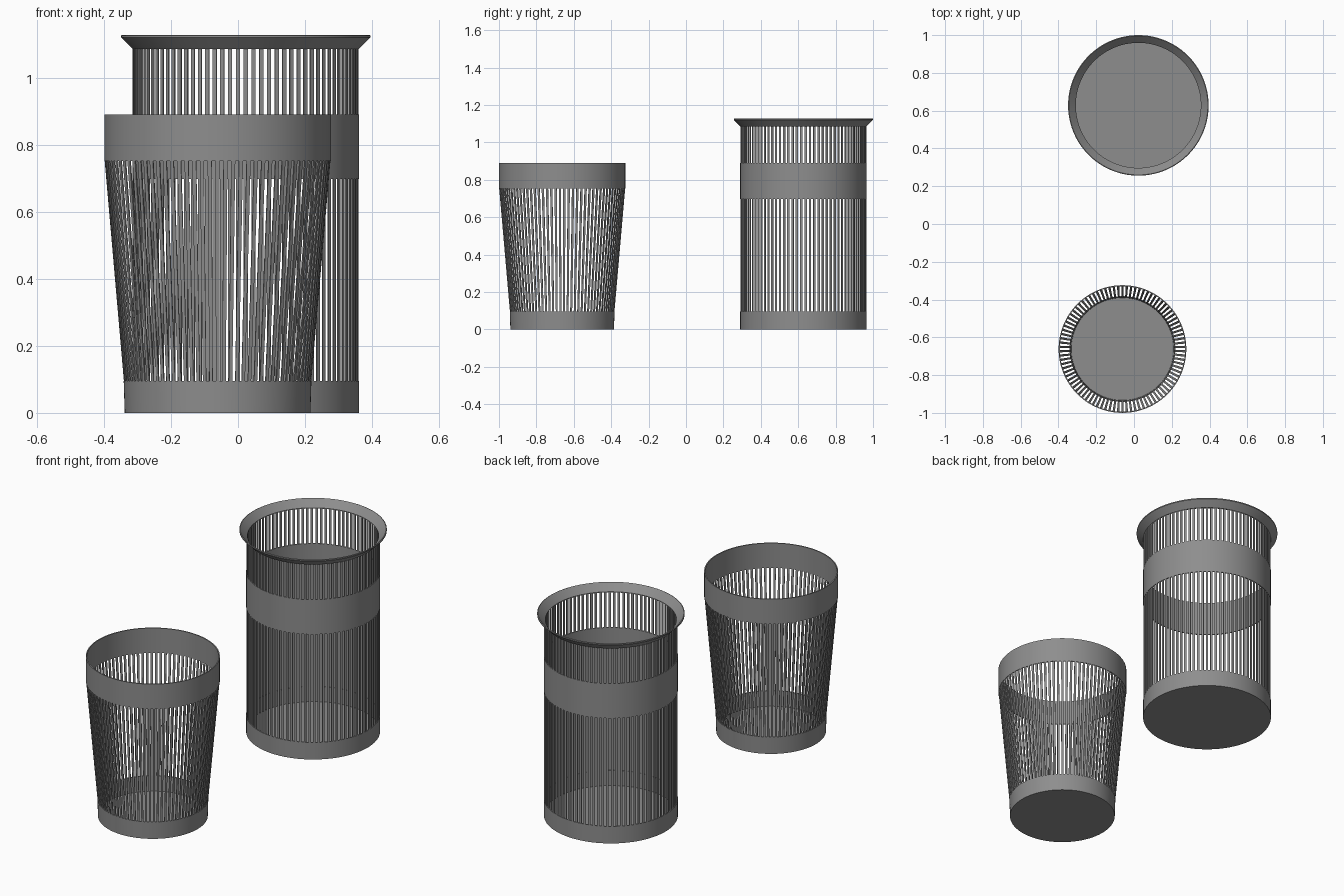
import bpy, bmesh
from math import sin, cos, tau

if "Cube" in bpy.data.objects:
    bpy.data.objects.remove(bpy.data.objects["Cube"])

SEGS = 180   # sides of the round parts
BARS = 90    # slats per basket
T = 0.006    # sheet thickness

# Dark grey painted metal
dark = bpy.data.materials.new("dark_grey_metal")
dark.diffuse_color = (0.27, 0.27, 0.27, 1)
dark.use_nodes = True
dark.node_tree.nodes["Principled BSDF"].inputs["Base Color"].default_value = dark.diffuse_color


def finish(bm, name, smooth=True):
    bmesh.ops.remove_doubles(bm, verts=bm.verts, dist=1e-5)
    bmesh.ops.recalc_face_normals(bm, faces=bm.faces)
    me = bpy.data.meshes.new(name)
    bm.to_mesh(me)
    bm.free()
    me.materials.append(dark)
    ob = bpy.data.objects.new(name, me)
    bpy.context.collection.objects.link(ob)
    if smooth:
        bpy.ops.object.select_all(action='DESELECT')
        ob.select_set(True)
        bpy.context.view_layer.objects.active = ob
        bpy.ops.object.shade_smooth_by_angle(angle=0.6)
    return ob


def lathe(name, centre, profile, closed=True):
    """Revolve a (radius, z) profile about a vertical axis."""
    bm = bmesh.new()
    cx, cy = centre
    pts = profile + profile[:1] if closed else profile
    vs = [bm.verts.new((cx + r, cy, z)) for r, z in pts]
    es = [bm.edges.new(p) for p in zip(vs, vs[1:])]
    bmesh.ops.spin(bm, geom=vs + es, cent=(cx, cy, 0), axis=(0, 0, 1),
                   angle=tau, steps=SEGS, use_duplicate=False)
    return finish(bm, name)


def band(name, centre, r, z0, z1):
    return lathe(name, centre, [(r, z0), (r, z1), (r - T, z1), (r - T, z0)])


def slats(name, centre, r0, z0, r1, z1, fill=0.52, depth=0.004):
    """Ring of thin upright bars, tapering with the wall."""
    bm = bmesh.new()
    cx, cy = centre
    for i in range(BARS):
        a = tau * (i + 0.5) / BARS
        c, s = cos(a), sin(a)
        rings = []
        for r, z in ((r0, z0), (r1, z1)):
            w = fill * tau * r / BARS / 2
            rings.append([bm.verts.new((cx + c * q - s * t, cy + s * q + c * t, z))
                          for q, t in ((r - depth, -w), (r, -w), (r, w), (r - depth, w))])
        lo, hi = rings
        bm.faces.new(lo[::-1])
        bm.faces.new(hi)
        for j in range(4):
            k = (j + 1) % 4
            bm.faces.new((lo[j], lo[k], hi[k], hi[j]))
    return finish(bm, name, smooth=False)


def base(name, centre, r0, r1, h):
    """Solid floor with an upright kick band."""
    return lathe(name, centre, [(0, 0), (r0, 0), (r1, h), (r1 - T, h),
                                (r0 - T, 0.01), (0, 0.01)], closed=False)


# Short tapered basket
small = (-0.061, -0.662)
base("small_basket_base", small, 0.277, 0.280, 0.095)
slats("small_basket_slats", small, 0.279, 0.09, 0.337, 0.755)
band("small_basket_top_band", small, 0.338, 0.752, 0.89)

# Tall straight basket with middle band and flared rim
tall = (0.023, 0.628)
R = 0.338
base("tall_basket_base", tall, R, R, 0.095)
slats("tall_basket_slats", tall, R - 0.001, 0.09, R - 0.001, 1.09)
band("tall_basket_middle_band", tall, R, 0.697, 0.89)
lathe("tall_basket_rim", tall, [(R, 1.086), (0.372, 1.12), (0.372, 1.126),
                                (0.368, 1.128), (R - 0.007, 1.09), (R - 0.007, 1.086)])
